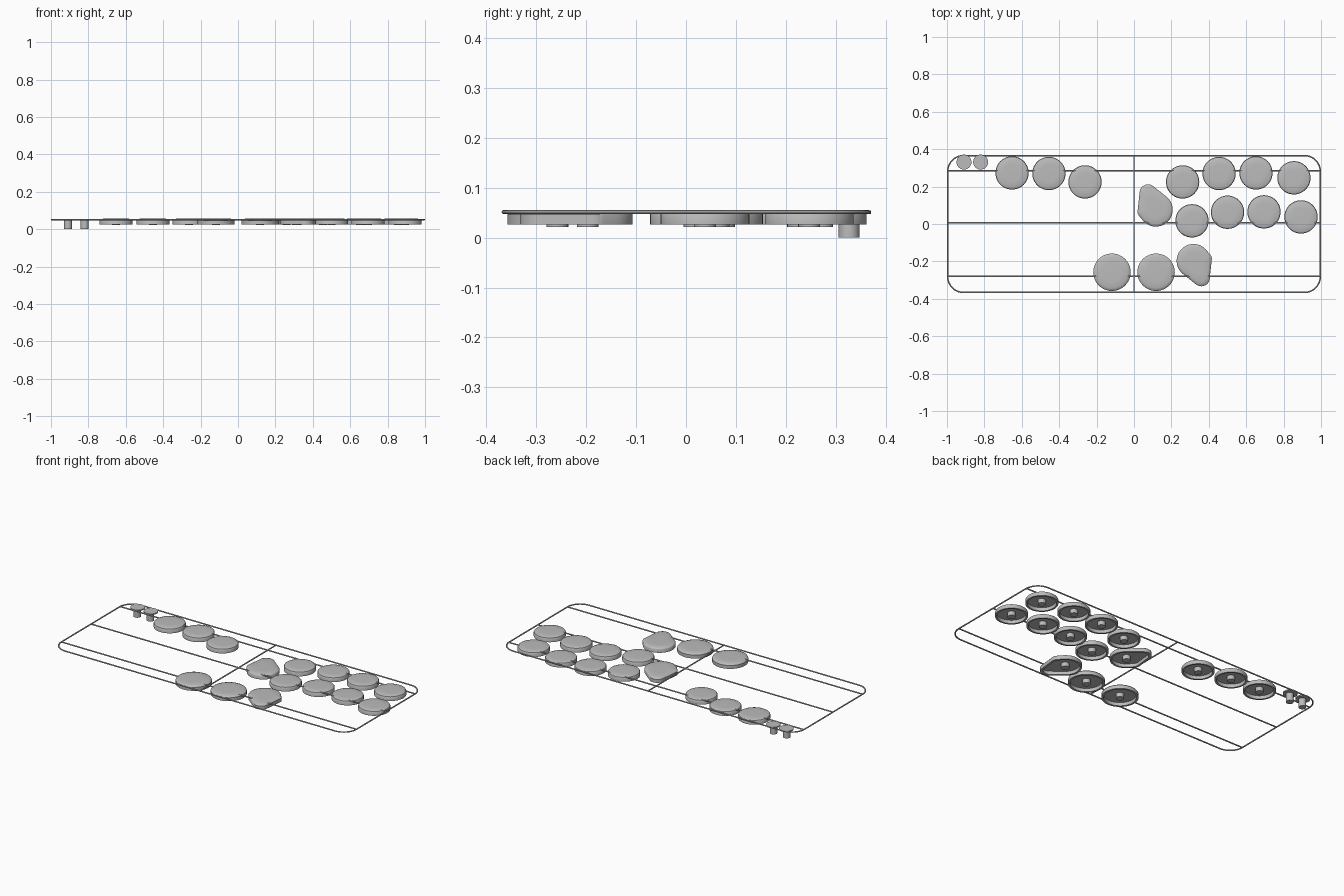
import bpy, bmesh, math
from mathutils import Vector
from mathutils.geometry import convex_hull_2d

cube = bpy.data.objects.get("Cube")
if cube:
    bpy.data.objects.remove(cube)

# Single plain grey plastic
GREY = (0.5, 0.5, 0.5, 1)
plastic = bpy.data.materials.new("grey_plastic")
plastic.use_nodes = True
plastic.diffuse_color = GREY
plastic.node_tree.nodes["Principled BSDF"].inputs["Base Color"].default_value = GREY

RAIL_Z, RAIL_R = 0.0515, 0.004


def finish(name, bm):
    bmesh.ops.recalc_face_normals(bm, faces=bm.faces)
    mesh = bpy.data.meshes.new(name)
    bm.to_mesh(mesh)
    bm.free()
    mesh.materials.append(plastic)
    obj = bpy.data.objects.new(name, mesh)
    bpy.context.collection.objects.link(obj)
    bpy.ops.object.select_all(action='DESELECT')
    obj.select_set(True)
    bpy.context.view_layer.objects.active = obj
    bpy.ops.object.shade_smooth_by_angle(angle=math.radians(35))
    return obj


def circle(cx, cy, r, n=48):
    return [Vector((cx + r * math.cos(math.tau * i / n),
                    cy + r * math.sin(math.tau * i / n))) for i in range(n)]


def skin(bm, outline, profile, centre):
    """Stack scaled copies of an outline and cap both ends."""
    rings = [[bm.verts.new((centre[0] + p.x * s, centre[1] + p.y * s, z))
              for p in outline] for s, z in profile]
    n = len(outline)
    for a, b in zip(rings, rings[1:]):
        for i in range(n):
            j = (i + 1) % n
            bm.faces.new((a[i], a[j], b[j], b[i]))
    bm.faces.new(rings[0])
    bm.faces.new(rings[-1])


# Hollow button: inner ceiling, inner wall, rim, outer wall, soft crown
SHELL = [(0.88, 0.046), (0.88, 0.026), (1, 0.026), (1, 0.047),
         (0.97, 0.051), (0.84, 0.0555), (0.5, 0.056)]


def button(name, x, y, outline):
    bm = bmesh.new()
    skin(bm, outline, SHELL, (x, y))
    skin(bm, circle(0, 0, 0.022, 24), [(1, 0.021), (1, 0.048)], (x, y))
    finish(name, bm)


def teardrop(sign):
    """Rounded outline wrapped around three circles."""
    pts = (circle(0, 0, 0.09) + circle(-0.042, 0.091, 0.045)
           + circle(-0.064, -0.011, 0.034))
    return [pts[i] * sign for i in convex_hull_2d(pts)]


# Round buttons
upper_row = [(-0.652, 0.273), (-0.455, 0.27), (-0.262, 0.225), (0.26, 0.225),
             (0.455, 0.27), (0.652, 0.273), (0.855, 0.247)]
middle_row = [(0.31, 0.017), (0.5, 0.063), (0.695, 0.065), (0.893, 0.038)]
lower_row = [(-0.118, -0.258), (0.118, -0.258)]
for row, spots, radius in (("upper", upper_row, 0.089), ("middle", middle_row, 0.089),
                           ("lower", lower_row, 0.1)):
    for k, (x, y) in enumerate(spots):
        button(f"{row}_button_{k + 1}", x, y, circle(0, 0, radius))

# Teardrop buttons, one turned half a turn from the other
button("teardrop_button_back", 0.117, 0.076, teardrop(1))
button("teardrop_button_front", 0.318, -0.197, teardrop(-1))

# Small pins with flat heads
for k, x in enumerate((-0.909, -0.82)):
    bm = bmesh.new()
    skin(bm, circle(0, 0, 0.04, 32), [(1, 0.048), (1, 0.055)], (x, 0.331))
    skin(bm, circle(0, 0, 0.021, 24), [(1, 0), (1, 0.05)], (x, 0.327))
    finish(f"small_pin_{k + 1}", bm)


def rail(name, path, closed=False):
    """Round rod swept along a flat path."""
    bm = bmesh.new()
    n, sides, rings = len(path), 8, []
    for i, p in enumerate(path):
        before = path[i - 1] if closed or i else p
        after = path[(i + 1) % n] if closed or i < n - 1 else p
        t = (after - before).normalized()
        side = Vector((t.y, -t.x))
        ring = []
        for k in range(sides):
            a = math.tau * k / sides
            q = p + side * RAIL_R * math.cos(a)
            ring.append(bm.verts.new((q.x, q.y, RAIL_Z + RAIL_R * math.sin(a))))
        rings.append(ring)
    for i in range(n if closed else n - 1):
        a, b = rings[i], rings[(i + 1) % n]
        for k in range(sides):
            m = (k + 1) % sides
            bm.faces.new((a[k], a[m], b[m], b[k]))
    if not closed:
        bm.faces.new(rings[0])
        bm.faces.new(rings[-1])
    finish(name, bm)


# Rounded outer frame
HX, HY, CORNER = 1 - RAIL_R, 0.37 - RAIL_R, 0.085
border = []
for k, (sx, sy) in enumerate(((1, 1), (-1, 1), (-1, -1), (1, -1))):
    for s in range(11):
        a = math.pi / 2 * (k + s / 10)
        border.append(Vector((sx * (HX - CORNER) + CORNER * math.cos(a),
                              sy * (HY - CORNER) + CORNER * math.sin(a))))
rail("outer_frame", border, closed=True)

# Cross rails
for name, y in (("back_rail", 0.286), ("middle_rail", 0.006), ("front_rail", -0.28)):
    rail(name, [Vector((-HX, y)), Vector((HX, y))])
rail("centre_rail", [Vector((0, -HY)), Vector((0, HY))])
